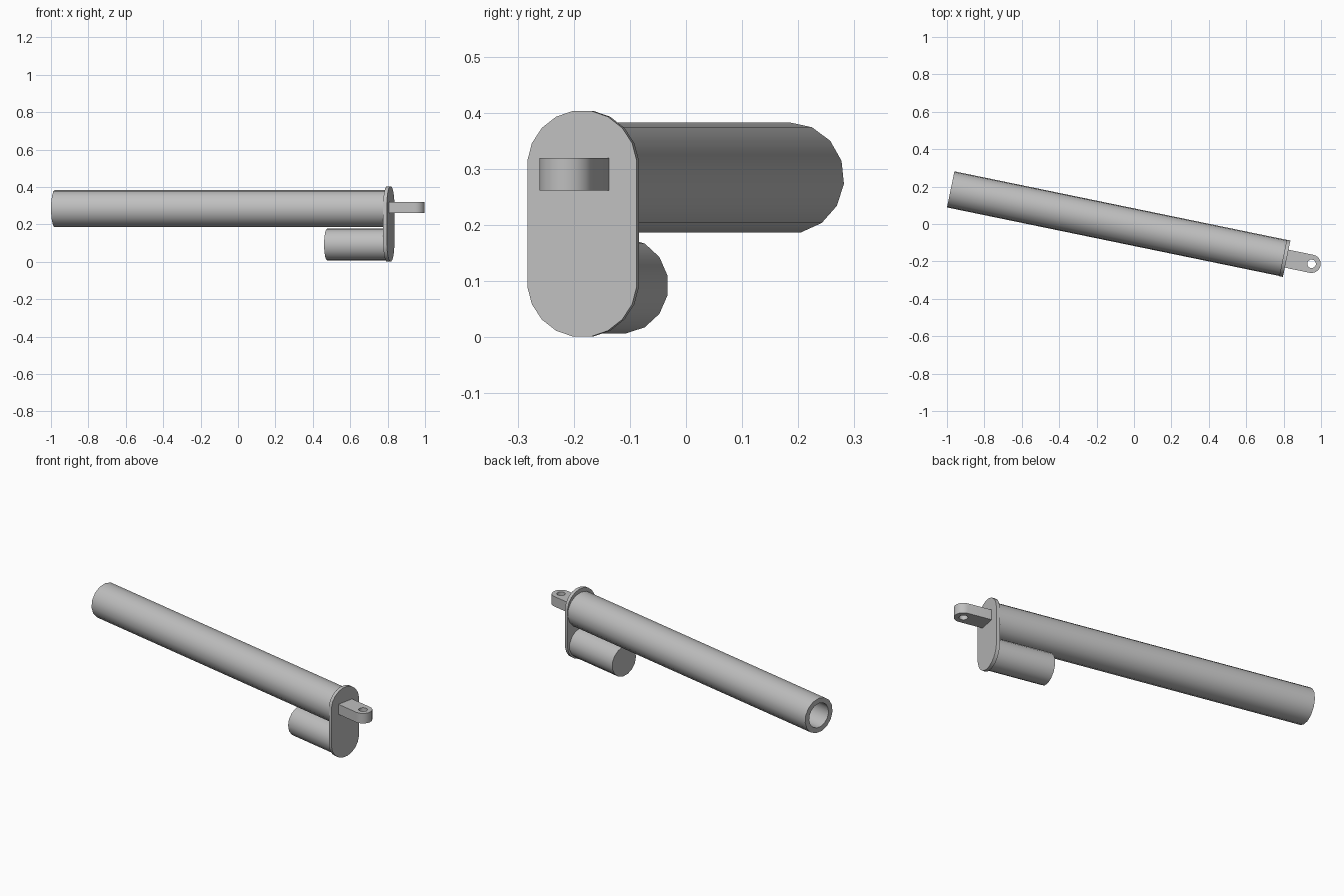
import bpy, bmesh
from math import radians, cos, sin
from mathutils import Matrix

cube = bpy.data.objects.get("Cube")
if cube:
    bpy.data.objects.remove(cube, do_unlink=True)

GREY = (0.52, 0.52, 0.52, 1)
metal = bpy.data.materials.new("plain_grey")
metal.diffuse_color = GREY
metal.use_nodes = True
metal.node_tree.nodes["Principled BSDF"].inputs["Base Color"].default_value = GREY

# Shared frame: x runs along the actuator from the open tube end
FRAME = Matrix.Translation((-0.98, 0.185, 0)) @ Matrix.Rotation(radians(-11.65), 4, 'Z')
# Turns a flat profile (across, up) so that it is extruded along the actuator
ALONG = Matrix(((0, 0, 1, 0), (1, 0, 0, 0), (0, 1, 0, 0), (0, 0, 0, 1)))


def arc(cx, cy, r, start, end, steps):
    angles = [radians(start + (end - start) * i / steps) for i in range(steps + 1)]
    return [(cx + r * cos(a), cy + r * sin(a)) for a in angles]


def circle(cx, cy, r, start=0, sides=15):
    return arc(cx, cy, r, start, start + 360, sides)[:-1]


def extrude(name, loops, low, high, turn):
    """Fill nested outlines (inner ones become holes) and extrude from low to high."""
    curve = bpy.data.curves.new(name, 'CURVE')
    curve.dimensions = '2D'
    curve.fill_mode = 'BOTH'
    curve.extrude = (high - low) / 2
    for loop in loops:
        spline = curve.splines.new('POLY')
        spline.points.add(len(loop) - 1)
        for point, (a, b) in zip(spline.points, loop):
            point.co = (a, b, 0, 1)
        spline.use_cyclic_u = True
    ob = bpy.data.objects.new(name, curve)
    bpy.context.collection.objects.link(ob)
    bpy.ops.object.select_all(action='DESELECT')
    ob.select_set(True)
    bpy.context.view_layer.objects.active = ob
    bpy.ops.object.convert(target='MESH')
    ob = bpy.context.object
    ob.name = name

    bm = bmesh.new()
    bm.from_mesh(ob.data)
    bmesh.ops.remove_doubles(bm, verts=bm.verts, dist=0.0001)
    bmesh.ops.transform(bm, verts=bm.verts,
                        matrix=FRAME @ turn @ Matrix.Translation((0, 0, (low + high) / 2)))
    bmesh.ops.recalc_face_normals(bm, faces=bm.faces)
    bm.to_mesh(ob.data)
    bm.free()
    ob.data.materials.clear()
    ob.data.materials.append(metal)
    bpy.ops.object.shade_smooth_by_angle(angle=radians(30))


PLATE_IN, PLATE_OUT = 1.814, 1.834

# Long hollow tube
extrude("outer_tube", [circle(0, 0.284, 0.099, 90), circle(0, 0.284, 0.07, 90)],
        0, PLATE_IN, ALONG)

# Motor housing below the tube
extrude("motor_housing", [circle(0, 0.0925, 0.086, 12)], 1.488, PLATE_IN, ALONG)

# Rounded end plate joining both
extrude("end_plate", [arc(0, 0.305, 0.1, 5.5, 174.5, 9) + arc(0, 0.1, 0.1, 185.5, 354.5, 9)],
        PLATE_IN, PLATE_OUT, ALONG)

# Mounting tab with a rounded tip and a pin hole
extrude("mounting_tab",
        [[(PLATE_OUT, -0.049)] + arc(1.97, 0, 0.049, -90, 90, 10) + [(PLATE_OUT, 0.049)],
         circle(1.97, 0, 0.023)],
        0.262, 0.32, Matrix.Identity(4))
